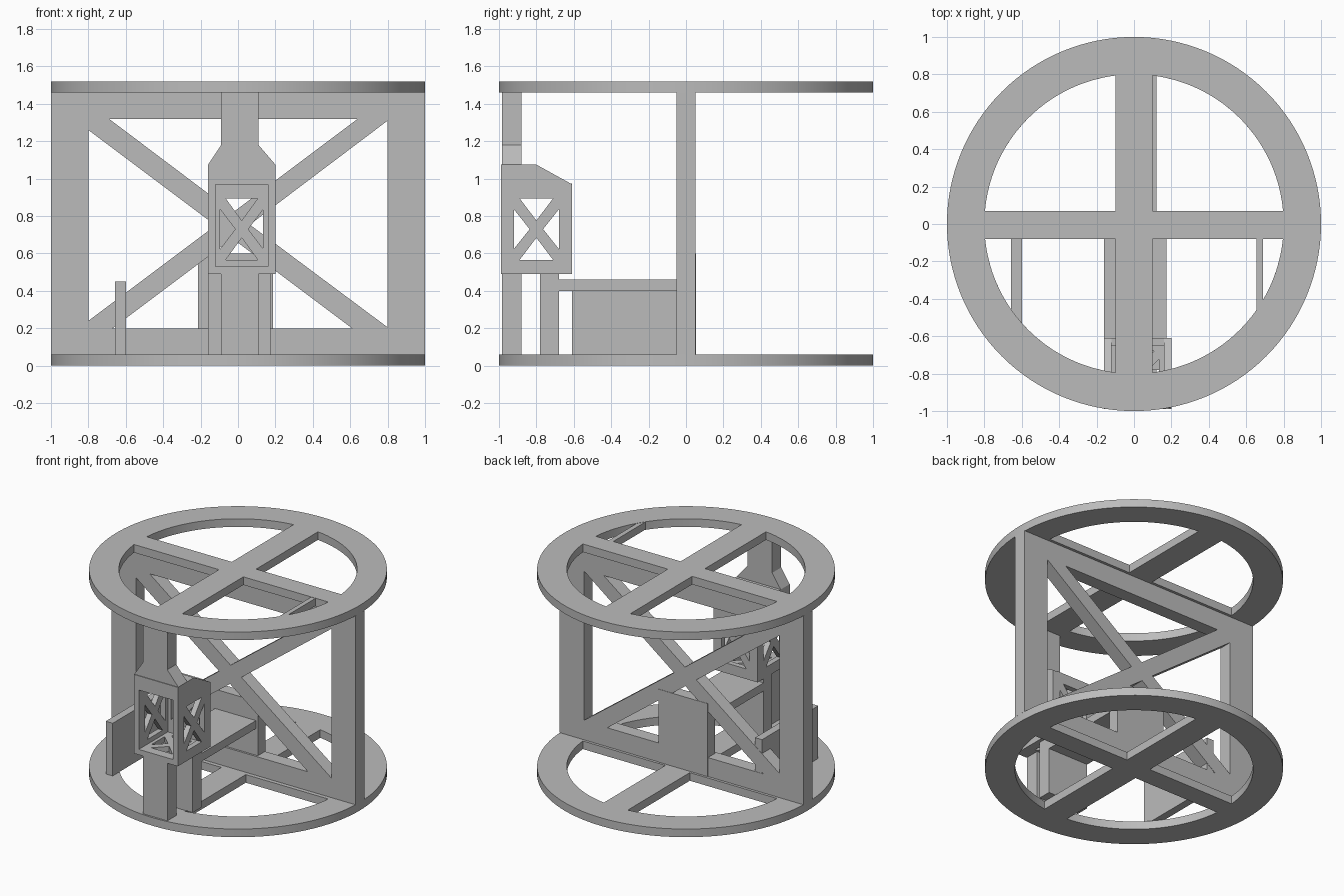
import bpy, bmesh, math
from mathutils import Matrix

cube = bpy.data.objects.get("Cube")
if cube:
    bpy.data.objects.remove(cube, do_unlink=True)

grey = bpy.data.materials.new("plain grey")
grey.use_nodes = True
COLOUR = (0.5, 0.5, 0.5, 1)
grey.diffuse_color = COLOUR
grey.node_tree.nodes["Principled BSDF"].inputs["Base Color"].default_value = COLOUR

# Drawing planes: profile axes and extrusion axis
PLANES = {
    "z": Matrix.Identity(4),
    "y": Matrix(((1, 0, 0, 0), (0, 0, 1, 0), (0, 1, 0, 0), (0, 0, 0, 1))),
    "x": Matrix(((0, 0, 1, 0), (1, 0, 0, 0), (0, 1, 0, 0), (0, 0, 0, 1))),
}


def plate(name, outline, axis, low, high, holes=(), smooth=False):
    """Extrude a flat outline with holes from low to high along an axis."""
    curve = bpy.data.curves.new(name, "CURVE")
    curve.dimensions = "2D"
    curve.fill_mode = "BOTH"
    curve.extrude = (high - low) / 2
    for loop in [outline, *holes]:
        spline = curve.splines.new("POLY")
        spline.points.add(len(loop) - 1)
        for point, (u, v) in zip(spline.points, loop):
            point.co = (u, v, 0, 1)
        spline.use_cyclic_u = True
        spline.use_smooth = False
    helper = bpy.data.objects.new(name + " profile", curve)
    bpy.context.collection.objects.link(helper)
    graph = bpy.context.evaluated_depsgraph_get()
    mesh = bpy.data.meshes.new_from_object(helper.evaluated_get(graph))
    bpy.data.objects.remove(helper, do_unlink=True)
    bm = bmesh.new()
    bm.from_mesh(mesh)
    bm.transform(PLANES[axis] @ Matrix.Translation((0, 0, (low + high) / 2)))
    bmesh.ops.remove_doubles(bm, verts=bm.verts, dist=0.0001)
    bmesh.ops.recalc_face_normals(bm, faces=bm.faces)
    bm.to_mesh(mesh)
    bm.free()
    mesh.materials.clear()
    mesh.materials.append(grey)
    obj = bpy.data.objects.new(name, mesh)
    bpy.context.collection.objects.link(obj)
    if smooth:
        bpy.ops.object.select_all(action="DESELECT")
        obj.select_set(True)
        bpy.context.view_layer.objects.active = obj
        bpy.ops.object.shade_smooth_by_angle(angle=math.radians(30))
    return obj


def rect(u0, u1, v0, v1):
    return [(u0, v0), (u1, v0), (u1, v1), (u0, v1)]


def box(name, x0, x1, y0, y1, z0, z1):
    return plate(name, rect(x0, x1, y0, y1), "z", z0, z1)


def arc(radius, start, end, count):
    return [(radius * math.cos(start + (end - start) * i / count),
             radius * math.sin(start + (end - start) * i / count))
            for i in range(count + 1)]


def quarter_hole(x, y, radius=0.8):
    """Quarter opening of a ring, bounded by the spokes at x and y."""
    start, end = math.asin(abs(y) / radius), math.acos(abs(x) / radius)
    points = [(abs(x), abs(y))] + arc(radius, start, end, 24)
    return [(math.copysign(u, x), math.copysign(v, y)) for u, v in points]


def cross_holes(cu, cv, hu, hv):
    """Four triangles that leave a diagonal cross."""
    holes = []
    for s in (-1, 1):
        holes.append([(cu - hu * 0.75, cv + s * hv), (cu + hu * 0.75, cv + s * hv),
                      (cu, cv + s * hv * 0.28)])
        holes.append([(cu + s * hu, cv - hv * 0.64), (cu + s * hu, cv + hv * 0.64),
                      (cu + s * hu * 0.3, cv)])
    return holes


# Bottom and top rings with crossed spokes
for name, left, right, base in (("bottom_ring", -0.08, 0.12, 0), ("top_ring", -0.10, 0.10, 1.46)):
    openings = [quarter_hole(x, y) for x in (left, right) for y in (-0.08, 0.07)]
    plate(name, arc(1, 0, math.tau, 128)[:-1], "z", base, base + 0.06, openings, True)
box("top_ring_strut", 0.655, 0.69, -0.50, -0.08, 1.462, 1.518)

# Middle wall with diagonal braces
plate("braced_wall", rect(-1, 1, 0.06, 1.46), "y", -0.05, 0.05, [
    [(-0.69, 1.32), (0.64, 1.32), (-0.026, 0.82)],
    [(-0.67, 0.2), (0.61, 0.2), (-0.03, 0.68)],
    [(-0.8, 1.26), (-0.8, 0.24), (-0.12, 0.75)],
    [(0.8, 1.31), (0.8, 0.205), (0.063, 0.754)]])
box("wall_panel", -0.215, 0.187, -0.035, 0.053, 0.06, 0.60)
box("side_fin", -0.657, -0.60, -0.61, 0.048, 0.06, 0.45)

# Shelf and supports under the cage
box("shelf", -0.16, 0.175, -0.69, -0.04, 0.40, 0.46)
box("rear_support", -0.16, 0.175, -0.78, -0.68, 0.06, 0.49)
box("front_support", -0.09, 0.11, -0.985, -0.88, 0.06, 0.49)

# Cage: open front and sloped opening above, crosses on the other sides
plate("cage_front_frame", rect(-0.16, 0.20, 0.49, 1.075), "y", -0.99, -0.95,
      [rect(-0.12, 0.16, 0.53, 0.97)])
side = [(-0.95, 0.49), (-0.61, 0.49), (-0.61, 0.97), (-0.80, 1.075), (-0.95, 1.075)]
for name, x in (("cage_right_side", -0.16), ("cage_left_side", 0.16)):
    plate(name, side, "x", x, x + 0.04, cross_holes(-0.8, 0.73, 0.12, 0.165))
plate("cage_back", rect(-0.12, 0.16, 0.49, 0.975), "y", -0.65, -0.61,
      cross_holes(0.02, 0.73, 0.115, 0.165))
plate("cage_floor", rect(-0.12, 0.16, -0.95, -0.65), "z", 0.49, 0.53,
      cross_holes(0.02, -0.8, 0.115, 0.12))
box("cage_roof", -0.12, 0.16, -0.95, -0.80, 1.035, 1.075)

# Hanger with flared foot
plate("hanger", [(-0.16, 1.075), (0.20, 1.075), (0.11, 1.18), (0.11, 1.46),
                 (-0.09, 1.46), (-0.09, 1.18)], "y", -0.985, -0.88)
